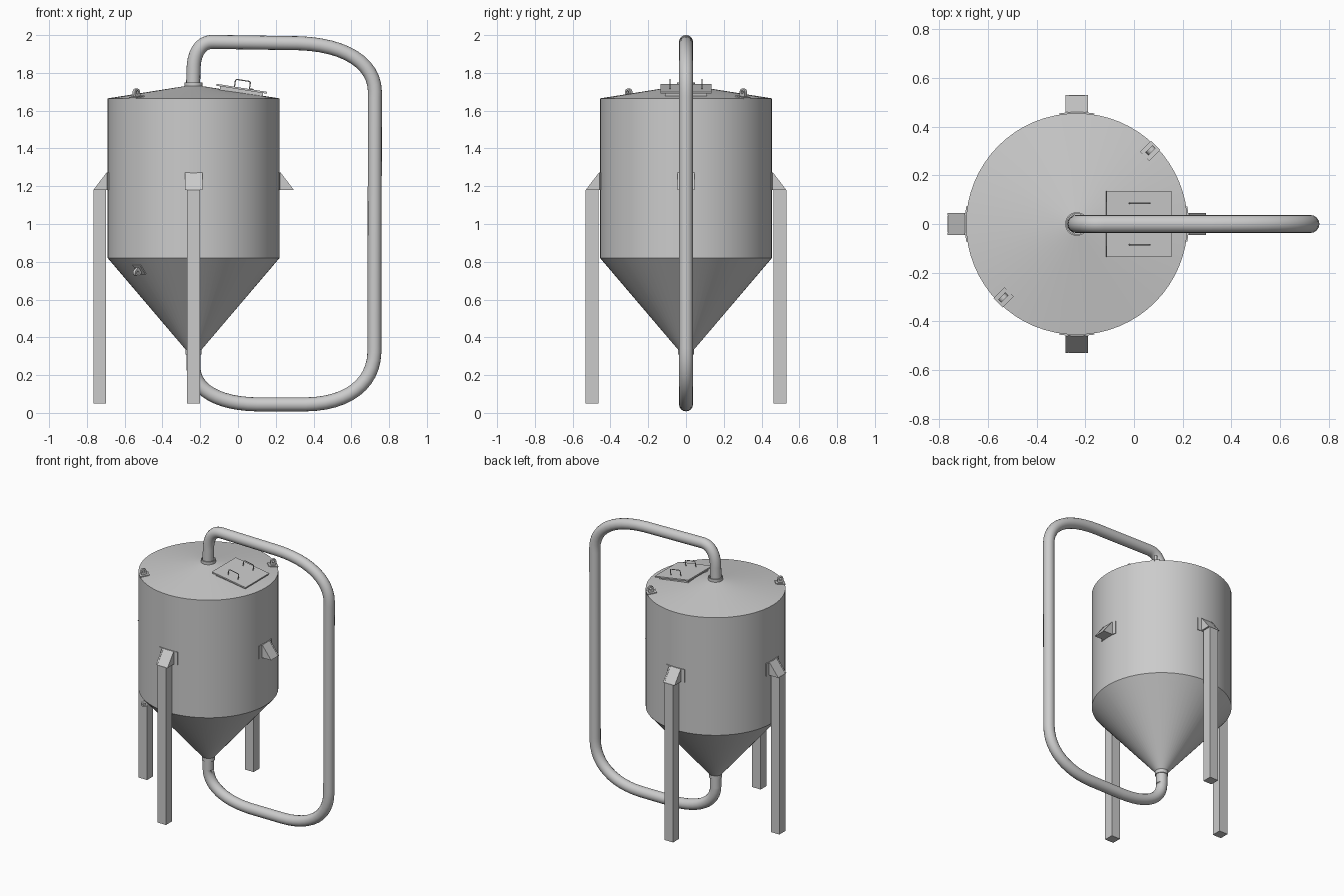
import bpy, bmesh, math
from mathutils import Matrix, Vector

if "Cube" in bpy.data.objects:
    bpy.data.objects.remove(bpy.data.objects["Cube"])

CX, R = -0.235, 0.455           # tank axis and radius
TANK = Matrix.Translation((CX, 0, 0))


def finish(name, bm, matrix=Matrix(), smooth=False):
    bmesh.ops.recalc_face_normals(bm, faces=bm.faces)
    me = bpy.data.meshes.new(name)
    bm.to_mesh(me)
    bm.free()
    me.transform(matrix)
    ob = bpy.data.objects.new(name, me)
    bpy.context.collection.objects.link(ob)
    if smooth:
        bpy.ops.object.select_all(action='DESELECT')
        bpy.context.view_layer.objects.active = ob
        ob.select_set(True)
        bpy.ops.object.shade_smooth_by_angle(angle=math.radians(25))
    return ob


def revolve(name, profile, matrix=TANK, steps=64, closed=False):
    bm = bmesh.new()
    vs = [bm.verts.new((r, 0, z)) for r, z in profile]
    n = len(vs)
    edges = [bm.edges.new((vs[i], vs[(i + 1) % n])) for i in range(n if closed else n - 1)]
    bmesh.ops.spin(bm, geom=vs + edges, cent=(0, 0, 0), axis=(0, 0, 1),
                   angle=2 * math.pi, steps=steps)
    bmesh.ops.remove_doubles(bm, verts=bm.verts, dist=1e-5)
    return finish(name, bm, matrix, True)


def prism(name, outline, y0, y1, matrix=Matrix(), smooth=False):
    """Extrude an x-z outline from y0 to y1."""
    bm = bmesh.new()
    f = bm.faces.new([bm.verts.new((x, y0, z)) for x, z in outline])
    g = bmesh.ops.extrude_face_region(bm, geom=[f])['geom']
    bmesh.ops.translate(bm, vec=(0, y1 - y0, 0),
                        verts=[v for v in g if isinstance(v, bmesh.types.BMVert)])
    return finish(name, bm, matrix, smooth)


def box(name, x0, x1, y0, y1, z0, z1, matrix=Matrix()):
    return prism(name, [(x0, z0), (x1, z0), (x1, z1), (x0, z1)], y0, y1, matrix)


def tube(name, points, radius, matrix=Matrix(), res=4):
    """Bevelled curve; points are (x, z, left handle, right handle) in the x-z plane."""
    cu = bpy.data.curves.new(name, 'CURVE')
    cu.dimensions = '3D'
    cu.bevel_depth, cu.bevel_resolution, cu.resolution_u = radius, res, 12
    sp = cu.splines.new('BEZIER')
    sp.bezier_points.add(len(points) - 1)
    for b, (co, hl, hr) in zip(sp.bezier_points, points):
        b.handle_left_type = b.handle_right_type = 'FREE'
        b.co, b.handle_left, b.handle_right = [(p[0], 0, p[1]) for p in (co, hl, hr)]
    ob = bpy.data.objects.new(name, cu)
    ob.matrix_world = matrix
    bpy.context.collection.objects.link(ob)
    return ob


def rounded_path(start, corners, end):
    """Corners are (entry, control corner, exit), rounded with tangent handles."""
    pts = [(start, start, start)]
    for a, c, b in corners:
        a, c, b = Vector(a), Vector(c), Vector(b)
        pts += [(a, a, a.lerp(c, 0.62)), (b, b.lerp(c, 0.62), b)]
    return pts + [(end, end, end)]


# Tank shell: cone bottom, cylinder and shallow roof, open at both necks
revolve("tank_bottom_cone", [(0.042, 0.335), (R, 0.82)])
revolve("tank_wall", [(R, 0.82), (R, 1.665)])
revolve("tank_roof", [(R, 1.665), (0.046, 1.73)])
revolve("top_neck", [(0.042, 1.72), (0.048, 1.72), (0.048, 1.75), (0.042, 1.75)], closed=True)
revolve("bottom_neck", [(0.038, 0.31), (0.043, 0.31), (0.043, 0.345), (0.038, 0.345)], closed=True)

# Circulation pipe from the roof round to the outlet
tube("circulation_pipe", rounded_path((-0.238, 1.73), [
    ((-0.235, 1.83), (-0.228, 1.968), (-0.13, 1.964)),
    ((0.32, 1.957), (0.72, 1.945), (0.725, 1.70)),
    ((0.722, 0.32), (0.715, 0.05), (0.36, 0.045)),
    ((0.10, 0.045), (-0.23, 0.05), (-0.236, 0.24)),
], (-0.236, 0.33)), 0.037, res=6)

# Four brackets, three of them carrying legs
for side, deg, has_leg in (("right", 0, False), ("back", 90, True),
                           ("left", 180, True), ("front", 270, True)):
    m = TANK @ Matrix.Rotation(math.radians(deg), 4, 'Z')
    wedge = [(R - 0.008, 1.18), (R + 0.076, 1.18), (R + 0.006, 1.272), (R - 0.008, 1.272)]
    for s, lab in ((-1, "a"), (1, "b")):
        prism(f"{side}_gusset_{lab}", wedge, s * 0.036, s * 0.046, m)
    inner = [(x - 0.002, z) for x, z in wedge]
    prism(f"{side}_bracket_core", inner, -0.036, 0.036, m)
    # curved backing pad
    bm = bmesh.new()
    prev = None
    for i in range(7):
        a = (i / 3 - 1) * 0.158
        ring = [bm.verts.new((r * math.cos(a), r * math.sin(a), z))
                for r, z in ((R - 0.003, 1.18), (R + 0.005, 1.18), (R + 0.005, 1.272), (R - 0.003, 1.272))]
        if prev:
            for k in range(4):
                bm.faces.new((prev[k], prev[(k + 1) % 4], ring[(k + 1) % 4], ring[k]))
        if i in (0, 6):
            bm.faces.new(ring)
        prev = ring
    finish(f"{side}_pad", bm, m, True)
    if has_leg:
        box(f"{side}_leg", R + 0.009, R + 0.076, -0.034, 0.034, 0.05, 1.18, m)

# Hatch on the roof slope
slope = math.atan2(0.065, 0.41)
h = Matrix.Translation((0.017, 0, 1.697)) @ Matrix.Rotation(slope, 4, 'Y')
box("hatch_frame", -0.115, 0.115, -0.112, 0.112, -0.015, 0.014, h)
box("hatch_lid", -0.135, 0.135, -0.135, 0.135, 0.014, 0.024, h)
for s, lab in ((-1, "front"), (1, "back")):
    tube(f"hatch_handle_{lab}", rounded_path((-0.04, 0.02), [
        ((-0.04, 0.055), (-0.04, 0.064), (-0.03, 0.064)),
        ((0.03, 0.064), (0.04, 0.064), (0.04, 0.055))], (0.04, 0.02)),
        0.003, h @ Matrix.Translation((0, s * 0.085, 0)), 2)


# Lifting lugs: foot plate plus an upright eye lying in the radial plane
def lug(name, deg, r, z, tilt):
    m = (TANK @ Matrix.Rotation(math.radians(deg), 4, 'Z') @ Matrix.Translation((r, 0, z))
         @ Matrix.Rotation(tilt, 4, 'Y'))
    box(name + "_foot", -0.032, 0.032, -0.027, 0.027, -0.004, 0.005, m)
    w, zc, hole = 0.019, 0.027, 0.009
    outer = [(w * math.cos(a), zc + w * math.sin(a)) for a in
             [math.pi * i / 12 for i in range(13)]]
    outer += [(-w, zc - w), (-w / 2, zc - w - 0.006), (0, zc - w - 0.006),
              (w / 2, zc - w - 0.006), (w, zc - w)]
    n = len(outer)
    bm = bmesh.new()
    rows = []
    for x, zz in outer:
        a = math.atan2(zz - zc, x)
        ix, iz = hole * math.cos(a), zc + hole * math.sin(a)
        rows.append([bm.verts.new(p) for p in ((x, -0.009, zz), (x, 0.009, zz),
                                               (ix, 0.009, iz), (ix, -0.009, iz))])
    for i in range(n):
        p, q = rows[i], rows[(i + 1) % n]
        for k in range(4):
            bm.faces.new((p[k], p[(k + 1) % 4], q[(k + 1) % 4], q[k]))
    finish(name + "_eye", bm, m, True)


lug("roof_lug_front", 225, 0.425, 1.671, slope)
lug("roof_lug_back", 45, 0.425, 1.671, slope)
lug("cone_lug", 225, 0.405, 0.76, math.pi - math.atan2(0.485, 0.413))
